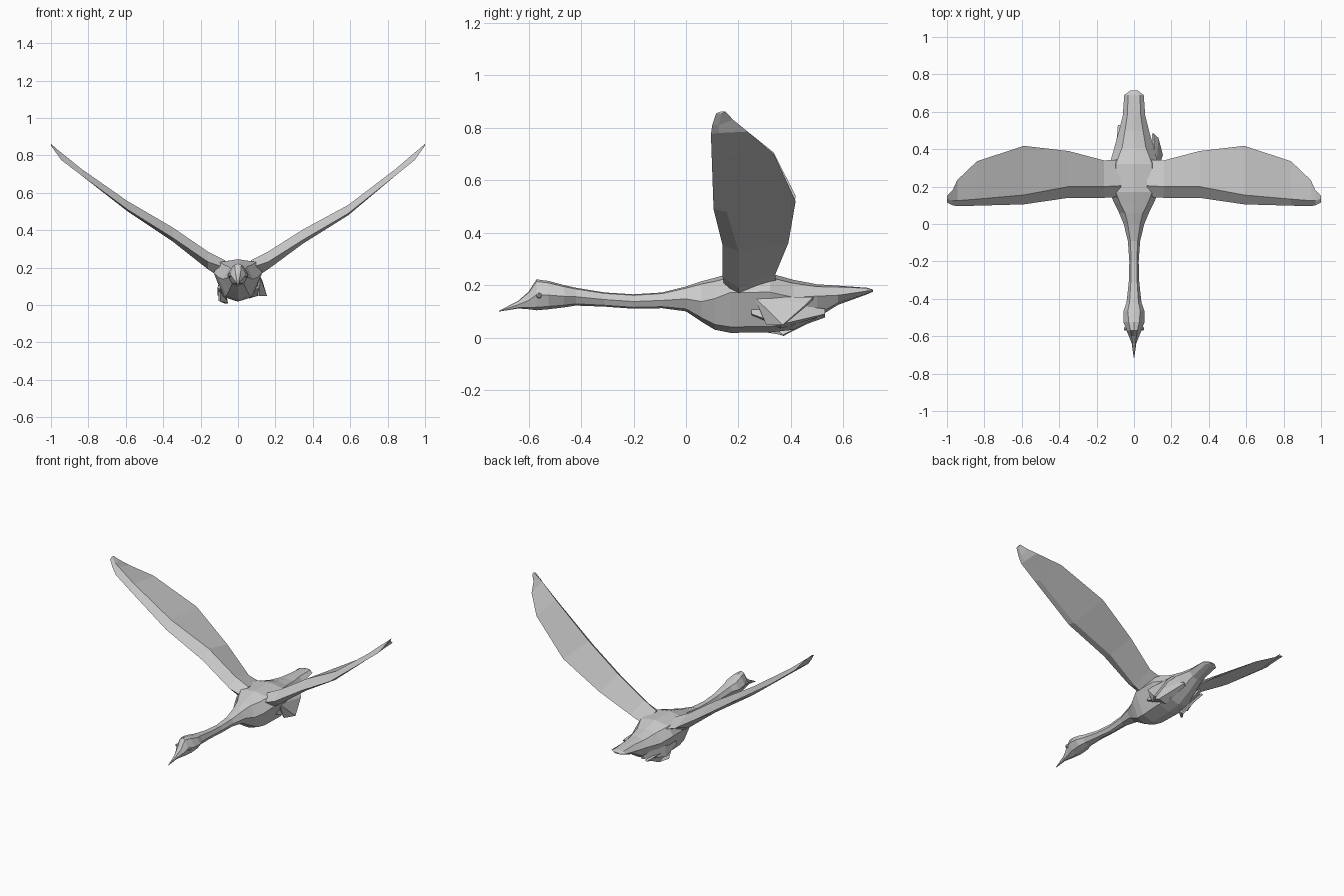
import bpy, bmesh
from mathutils import Vector


def make(name, verts, faces):
    mesh = bpy.data.meshes.new(name)
    mesh.from_pydata([Vector(v) for v in verts], [], faces)
    bm = bmesh.new()
    bm.from_mesh(mesh)
    bmesh.ops.recalc_face_normals(bm, faces=bm.faces)
    bm.to_mesh(mesh)
    bm.free()
    ob = bpy.data.objects.new(name, mesh)
    bpy.context.collection.objects.link(ob)
    return ob


def loft(name, rings):
    n = len(rings[0])
    verts = [p for r in rings for p in r]
    faces = [(i * n + j, i * n + (j + 1) % n, (i + 1) * n + (j + 1) % n, (i + 1) * n + j)
             for i in range(len(rings) - 1) for j in range(n)]
    last = (len(rings) - 1) * n
    faces += [tuple(range(n)), tuple(range(last, last + n))]
    return make(name, verts, faces)


def ring(y, w, bottom, top, upper=0.6, lower=0.6, side=0.5):
    # eight-sided section: upper and lower set how wide the shoulders and belly are
    h = top - bottom
    half = [(w * upper, top - h * 0.07), (w, bottom + h * side), (w * lower, bottom + h * 0.1)]
    pts = [(0, top)] + half + [(0, bottom)] + [(-x, z) for x, z in reversed(half)]
    return [(x, y, z) for x, z in pts]


# Body with tail
loft("body", [
    ring(0.00, 0.055, 0.10, 0.195),
    ring(0.06, 0.08, 0.06, 0.215),
    ring(0.11, 0.105, 0.03, 0.228, 0.7, 0.6, 0.6),
    ring(0.17, 0.13, 0.018, 0.245, 0.75, 0.55, 0.68),
    ring(0.32, 0.13, 0.02, 0.245, 0.75, 0.6, 0.68),
    ring(0.41, 0.105, 0.03, 0.22, 0.6, 0.6, 0.65),
    ring(0.50, 0.08, 0.075, 0.203, 0.6, 0.6, 0.65),
    ring(0.58, 0.06, 0.125, 0.198),
    ring(0.69, 0.052, 0.165, 0.19),
    ring(0.713, 0.02, 0.175, 0.183)])

# Neck
loft("neck", [
    ring(0.00, 0.055, 0.10, 0.195),
    ring(-0.09, 0.033, 0.112, 0.172),
    ring(-0.20, 0.025, 0.11, 0.165),
    ring(-0.31, 0.028, 0.118, 0.172),
    ring(-0.42, 0.04, 0.122, 0.19)])

# Head
loft("head", [
    ring(-0.42, 0.04, 0.122, 0.19),
    ring(-0.465, 0.056, 0.115, 0.2),
    ring(-0.525, 0.056, 0.108, 0.216, 0.5),
    ring(-0.57, 0.04, 0.104, 0.222, 0.45),
    ring(-0.60, 0.027, 0.108, 0.175, 0.5)])

# Beak
loft("beak", [
    ring(-0.60, 0.027, 0.108, 0.175, 0.5),
    ring(-0.64, 0.012, 0.111, 0.14),
    ring(-0.713, 0.002, 0.099, 0.102)])

# Eyes
for s, label in ((-1, "left"), (1, "right")):
    bpy.ops.mesh.primitive_ico_sphere_add(subdivisions=1, radius=0.012,
                                          location=(s * 0.044, -0.56, 0.16))
    bpy.context.object.name = label + "_eye"

# Wings: x, leading y, trailing y, leading z, ridge z, trailing z, underside z, ridge depth, left lift
stations = [
    (0.07, 0.145, 0.345, 0.20, 0.240, 0.21, 0.13, 0.06, 0.0),
    (0.16, 0.140, 0.340, 0.23, 0.285, 0.24, 0.19, 0.06, 0.0),
    (0.35, 0.140, 0.390, 0.35, 0.405, 0.36, 0.33, 0.06, 0.01),
    (0.59, 0.105, 0.418, 0.49, 0.535, 0.52, 0.48, 0.05, 0.02),
    (0.84, 0.098, 0.335, 0.69, 0.725, 0.70, 0.69, 0.035, 0.005),
    (0.945, 0.095, 0.235, 0.775, 0.815, 0.785, 0.78, 0.03, 0.0),
    (0.97, 0.100, 0.180, 0.81, 0.835, 0.83, 0.81, 0.025, 0.0),
    (1.00, 0.115, 0.150, 0.855, 0.862, 0.862, 0.853, 0.02, 0.0)]
for s, label in ((-1, "left"), (1, "right")):
    rings = []
    for x, y0, y1, z0, z1, z2, z3, d, lift in stations:
        up = lift if s < 0 else 0
        rings.append([(s * x, y0, z0 + up), (s * x, y0 + d, z1 + up),
                      (s * x, y1, z2 + up), (s * x, y0 + d, z3 + up)])
    loft(label + "_wing", rings)


# Webbed feet tucked back against the body
def foot(name, outline):
    ob = make(name, outline, [(0, 1, 2), (0, 2, 3), (0, 3, 4)])
    mod = ob.modifiers.new("thickness", "SOLIDIFY")
    mod.thickness = 0.014
    mod.offset = 0


foot("right_foot", [(0.11, 0.26, 0.155), (0.10, 0.485, 0.15), (0.125, 0.46, 0.125),
                    (0.148, 0.37, 0.048), (0.11, 0.31, 0.05)])
foot("left_foot", [(-0.10, 0.29, 0.09), (-0.08, 0.53, 0.08), (-0.07, 0.46, 0.055),
                   (-0.06, 0.37, 0.008), (-0.10, 0.32, 0.02)])

# Tucked legs linking body and feet
for s, label in ((-1, "left"), (1, "right")):
    loft(label + "_leg", [
        [(s * 0.075, 0.25, 0.08), (s * 0.11, 0.25, 0.09), (s * 0.09, 0.25, 0.14)],
        [(s * 0.06, 0.36, 0.035), (s * 0.11, 0.36, 0.05), (s * 0.10, 0.36, 0.13)],
        [(s * 0.05, 0.53, 0.085), (s * 0.07, 0.53, 0.09), (s * 0.06, 0.53, 0.11)]])
